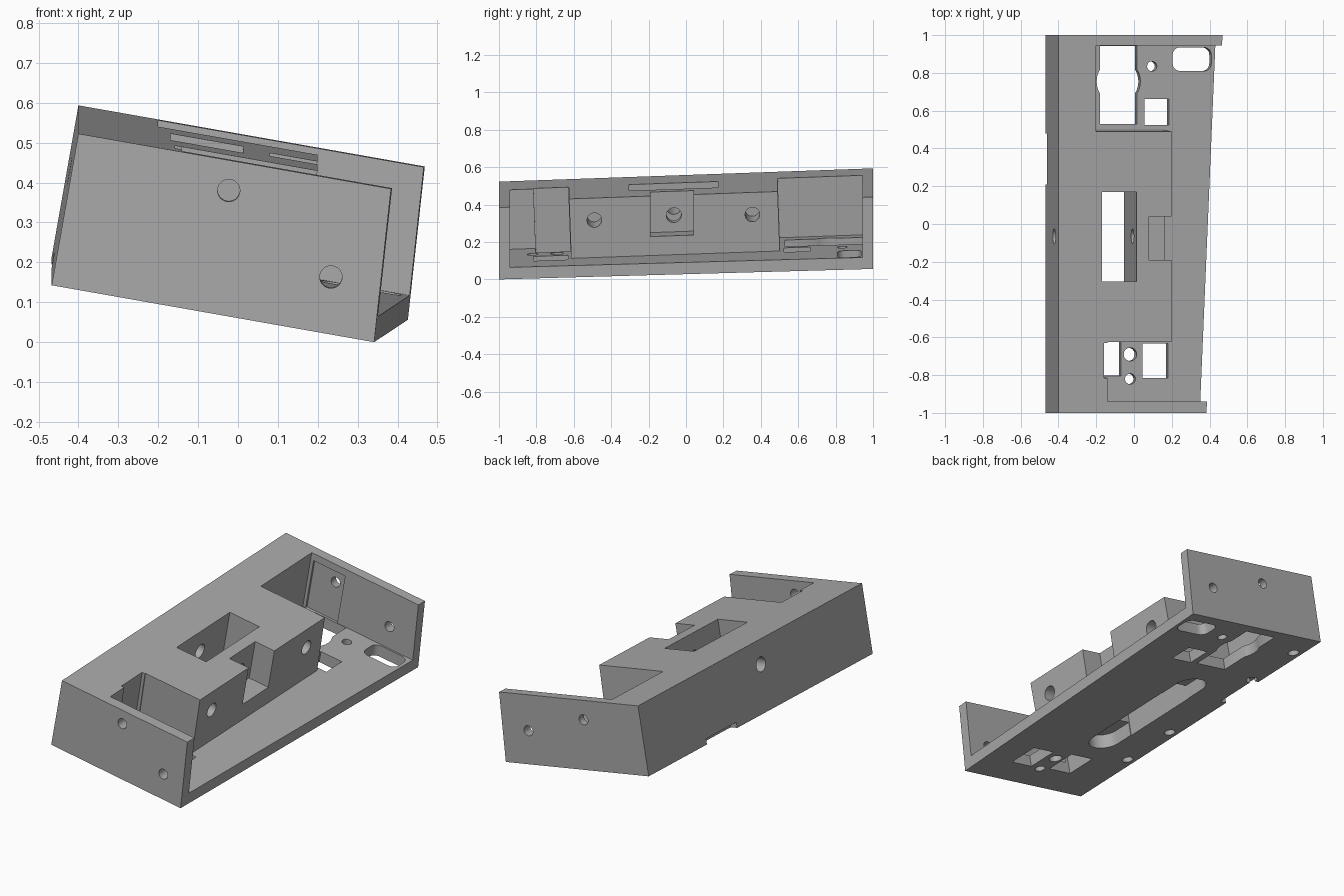
import bpy, bmesh, math
from mathutils import Matrix

old = bpy.data.objects.get("Cube")
if old:
    bpy.data.objects.remove(old)

LEAN = 0.0355                    # slope of the housing along its length
LOW, FLOOR, TOP = 0.094, 0.157, 0.48
OUT = 0.7                        # anything beyond the housing
tilt = math.radians(10)


def new_object(name, bm):
    bmesh.ops.recalc_face_normals(bm, faces=bm.faces)
    mesh = bpy.data.meshes.new(name)
    bm.to_mesh(mesh)
    bm.free()
    ob = bpy.data.objects.new(name, mesh)
    bpy.context.collection.objects.link(ob)
    return ob


def box(name, u, v, w, lean=(0, 0), radius=0):
    """Box from ranges; lean tilts either end wall, radius rounds upright edges."""
    bm = bmesh.new()
    bmesh.ops.create_cube(bm, size=1)
    for p in bm.verts:
        i, j, k = (int(c > 0) for c in p.co)
        p.co = (u[i], v[j] + lean[j] * LEAN * (TOP - w[k]), w[k])
    if radius:
        upright = [e for e in bm.edges
                   if abs(e.verts[0].co.z - e.verts[1].co.z) > 0.001]
        bmesh.ops.bevel(bm, geom=upright, offset=radius, segments=8,
                        profile=0.5, affect='EDGES')
    return new_object(name, bm)


def drill(name, axis, centre, radius, length):
    bm = bmesh.new()
    bmesh.ops.create_cone(bm, cap_ends=True, segments=32, radius1=radius,
                          radius2=radius, depth=length)
    turn = {'u': Matrix.Rotation(math.pi / 2, 4, 'Y'),
            'v': Matrix.Rotation(math.pi / 2, 4, 'X'),
            'w': Matrix()}[axis]
    bm.transform(Matrix.Translation(centre) @ turn)
    return new_object(name, bm)


# Outer housing: right side tapers along the length and leans inward
bm = bmesh.new()
bmesh.ops.create_cube(bm, size=2)
for p in bm.verts:
    right, up = p.co.x > 0, p.co.z > 0
    p.co.z = TOP if up else LOW
    p.co.x = 0.373 + 0.043 * p.co.y - 0.025 * up if right else -0.491
housing = new_object("housing", bm)

through = (0, OUT)
below = (0, 0.2)
cuts = [
    # Open bays around the central block
    box("side_bay", (0.118, OUT), (-0.94, 0.945), (FLOOR, OUT)),
    box("back_bay", (-0.288, 0.2), (0.49, 0.945), (FLOOR, OUT), (1, 0)),
    box("front_bay", (-0.227, 0.2), (-0.94, -0.625), (FLOOR, OUT), (0, 1)),
    box("front_recess", (-0.245, -0.098), (-0.815, -0.63), through, (1, 1)),
    box("back_wall_recess", (-0.27, -0.07), (0.9, 0.957), (FLOOR, 0.44)),
    # Central well, slot beneath it and notch in the block
    box("well", (-0.257, -0.07), (-0.305, 0.17), through),
    box("under_slot", (-0.253, -0.073), (-0.5, 0.38), (0, 0.17), radius=0.0895),
    box("block_notch", (-0.0035, 0.3), (-0.19, 0.04), (0.26, OUT)),
    # Floor openings
    box("front_window", (0.018, 0.155), (-0.815, -0.632), below),
    box("back_window", (0.028, 0.16), (0.525, 0.663), below),
    box("large_window", (-0.21, -0.012), (0.53, 0.943), below),
    drill("window_bulge", 'w', (-0.111, 0.755, 0.1), 0.118, 0.2),
    box("rounded_window", (0.18, 0.388), (0.81, 0.935), below, radius=0.04),
    # Foot notch in the left wall
    box("foot_notch", (-OUT, -0.45), (0.21, 0.48), (0, 0.125)),
    # Cross bore through the wall, well and notch
    drill("cross_bore", 'u', (-0.25, -0.065, 0.35), 0.04, 0.7),
]
for v in (-0.49, 0.355):
    cuts.append(drill("block_bore", 'u', (0.1, v, 0.36), 0.039, 0.3))
for u, v, r in ((-0.048, -0.69, 0.035), (-0.048, -0.82, 0.028), (0.069, 0.835, 0.026)):
    cuts.append(drill("floor_hole", 'w', (u, v, 0.1), r, 0.2))
for v in (-0.547, -0.196, 0.487, 0.835):
    cuts.append(drill("foot_hole", 'w', (-0.437, v, 0.1), 0.03, 0.2))
for u, v, w in ((-0.095, -1, 0.405), (0.195, -1, 0.236),
                (-0.126, 1, 0.372), (0.24, 1, 0.28)):
    cuts.append(drill("end_hole", 'v', (u, v, w), 0.028, 0.2))

# Carve the housing and bake the result
for cutter in cuts:
    mod = housing.modifiers.new(cutter.name, 'BOOLEAN')
    mod.operation, mod.solver, mod.object = 'DIFFERENCE', 'EXACT', cutter
bpy.context.view_layer.update()
carved = bpy.data.meshes.new_from_object(
    housing.evaluated_get(bpy.context.evaluated_depsgraph_get()))
housing.modifiers.clear()
housing.data = carved
for cutter in cuts:
    bpy.data.objects.remove(cutter)

# Tilt sideways, then slope along the length
slope = Matrix.Identity(4)
slope[2][1] = LEAN
carved.transform(slope @ Matrix.Rotation(tilt, 4, 'Y'))

# Grey plastic
grey = bpy.data.materials.new("plain_grey")
grey.use_nodes = True
colour = (0.4, 0.4, 0.4, 1)
grey.diffuse_color = colour
grey.node_tree.nodes["Principled BSDF"].inputs["Base Color"].default_value = colour
carved.materials.clear()
carved.materials.append(grey)

# Smooth bores, crisp edges
bpy.ops.object.select_all(action='DESELECT')
housing.select_set(True)
bpy.context.view_layer.objects.active = housing
bpy.ops.object.shade_smooth_by_angle(angle=math.radians(30))
